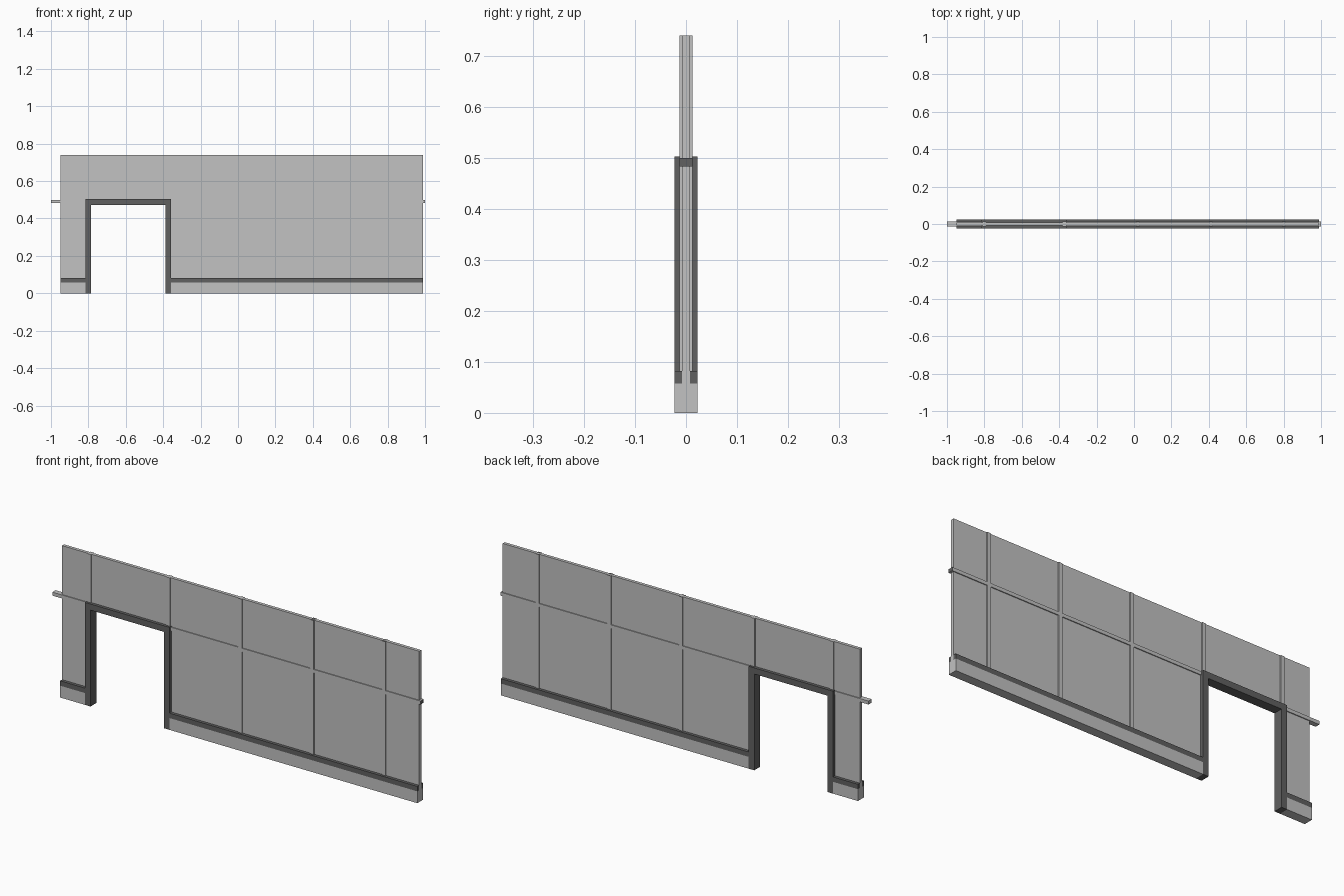
import bpy
import bmesh

cube = bpy.data.objects.get("Cube")
if cube:
    bpy.data.objects.remove(cube, do_unlink=True)


def material(name, value):
    m = bpy.data.materials.new(name)
    m.use_nodes = True
    colour = (value, value, value, 1)
    m.diffuse_color = colour
    m.node_tree.nodes["Principled BSDF"].inputs["Base Color"].default_value = colour
    return m


LIGHT = material("light grey", 0.54)
DARK = material("dark grey", 0.12)


def prism(name, outline, depth, mat, dark_side=None):
    """Extrude an x-z outline symmetrically along y; optionally darken one end."""
    bm = bmesh.new()
    face = bm.faces.new([bm.verts.new((x, -depth, z)) for x, z in outline])
    new = bmesh.ops.extrude_face_region(bm, geom=[face])["geom"]
    bmesh.ops.translate(bm, vec=(0, 2 * depth, 0),
                        verts=[v for v in new if isinstance(v, bmesh.types.BMVert)])
    bmesh.ops.recalc_face_normals(bm, faces=bm.faces)
    mesh = bpy.data.meshes.new(name)
    mesh.materials.append(mat)
    if dark_side:
        mesh.materials.append(DARK)
        axis = "xyz".index(dark_side)
        for f in bm.faces:
            f.material_index = int(f.normal[axis] > 0.9)
    bm.to_mesh(mesh)
    bm.free()
    obj = bpy.data.objects.new(name, mesh)
    bpy.context.collection.objects.link(obj)
    return obj


def bar(name, x0, x1, z0, z1, depth, mat, dark_side=None):
    return prism(name, [(x0, z0), (x1, z0), (x1, z1), (x0, z1)], depth, mat, dark_side)


LEFT, RIGHT, TOP = -0.95, 0.99, 0.74
DOOR_L, DOOR_R, DOOR_TOP = -0.815, -0.357, 0.503
JAMB = 0.03
CORE, RIB, FRAME = 0.008, 0.0125, 0.023

# Thin wall panel, notched around the doorway
prism("wall_panel", [(LEFT, 0.05), (DOOR_L + 0.01, 0.05), (DOOR_L + 0.01, DOOR_TOP - 0.01),
                     (DOOR_R - 0.01, DOOR_TOP - 0.01), (DOOR_R - 0.01, 0.05),
                     (RIGHT, 0.05), (RIGHT, TOP), (LEFT, TOP)], CORE, LIGHT)

# Dark door frame: jambs and lintel in one piece
prism("door_frame", [(DOOR_L, 0), (DOOR_L + JAMB, 0), (DOOR_L + JAMB, DOOR_TOP - JAMB),
                     (DOOR_R - JAMB, DOOR_TOP - JAMB), (DOOR_R - JAMB, 0),
                     (DOOR_R, 0), (DOOR_R, DOOR_TOP), (DOOR_L, DOOR_TOP)], FRAME, DARK)

# Base plinths with dark trim strips on both sides of the panel
for side, x0, x1 in (("right", LEFT, DOOR_L), ("left", DOOR_R, RIGHT)):
    bar(side + "_base", x0, x1, 0, 0.058, FRAME, LIGHT)
    for face, sign in (("front", -1), ("back", 1)):
        trim = bar(side + "_" + face + "_trim", x0, x1, 0.058, 0.082, (FRAME - CORE) / 2, DARK)
        trim.location.y = sign * (FRAME + CORE) / 2

# Upright mullions, standing on the base or on the lintel
for i, x in enumerate((-0.80, -0.372, 0.02, 0.41, 0.80)):
    over_door = x < -0.3
    bar("mullion_%d" % (i + 1), x - 0.01, x + 0.01, DOOR_TOP - 0.01 if over_door else 0.05,
        TOP, RIB, LIGHT, None if over_door else "z")

# Horizontal rail, passing out of both ends of the wall
bar("right_rail", -1.0, DOOR_L + 0.01, 0.483, 0.5, RIB, LIGHT)
bar("left_rail", DOOR_R - 0.01, 1.0, 0.483, 0.5, RIB, LIGHT, "x")
